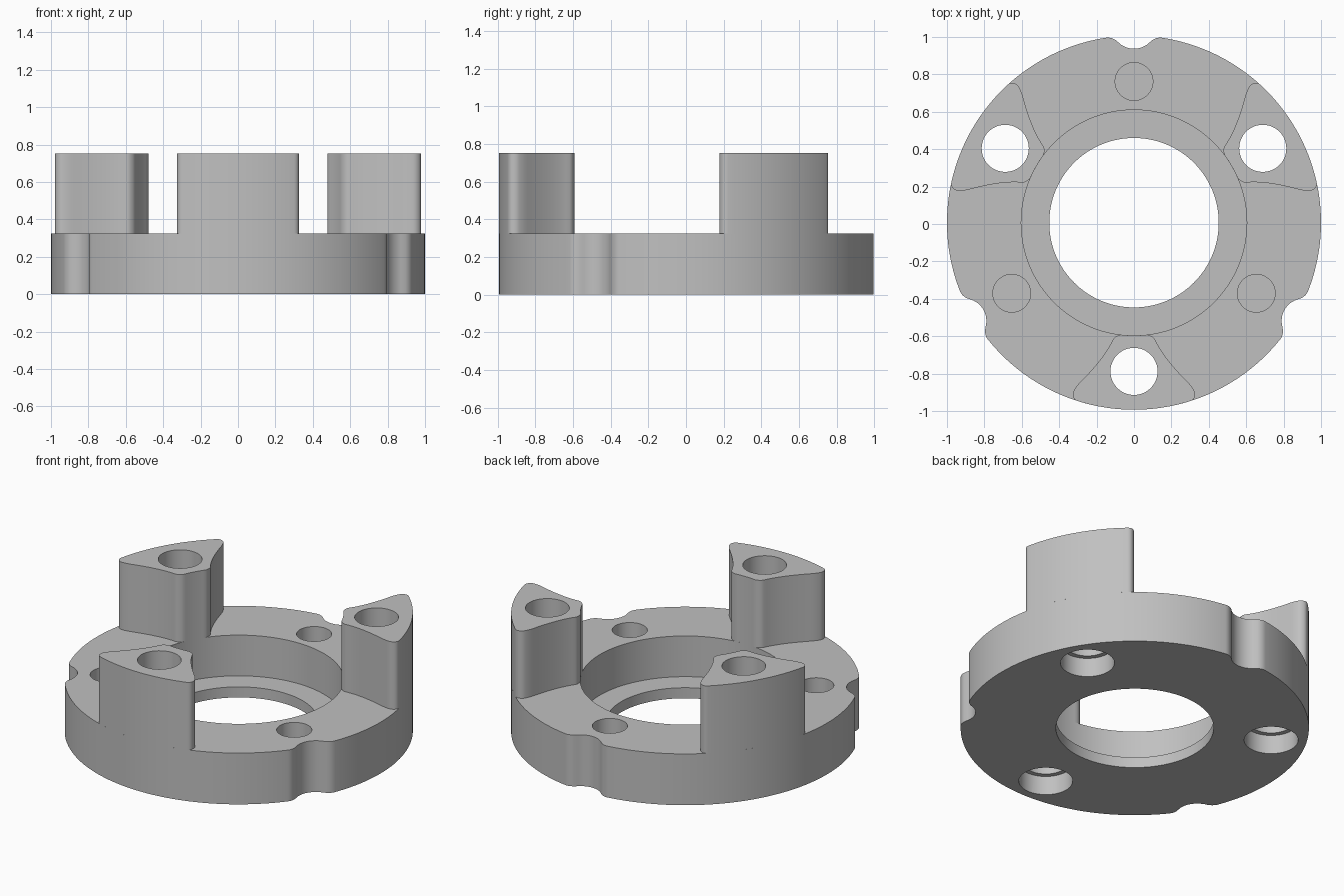
import bpy, bmesh
from math import radians, degrees, cos, sin, asin, atan2
from mathutils import Vector, Matrix

CENTRE_Y = 0.007
BASE_TOP, LEG_TOP = 0.325, 0.752
RECESS_R, RECESS_FLOOR, BORE_R = 0.603, 0.067, 0.453
BOLT_DIST, BOLT_R = 0.795, 0.126
LEG_ANGLES = (-90, 30, 150)
NOTCH_ANGLES = (90, 210, 330)

if "Cube" in bpy.data.objects:
    bpy.data.objects.remove(bpy.data.objects["Cube"], do_unlink=True)

metal = bpy.data.materials.new("plain grey metal")
metal.use_nodes = True
colour = (0.53, 0.53, 0.53, 1)
metal.diffuse_color = colour
metal.node_tree.nodes["Principled BSDF"].inputs["Base Color"].default_value = colour


def arc(centre, r, a0, a1, n):
    steps = [radians(a0 + (a1 - a0) * i / n) for i in range(n + 1)]
    return [Vector((centre[0] + r * cos(a), centre[1] + r * sin(a))) for a in steps]


def bezier(p0, p1, p2, n):
    p0, p1, p2 = Vector(p0), Vector(p1), Vector(p2)
    ts = [i / n for i in range(1, n + 1)]
    return [p0 * (1 - t) ** 2 + p1 * 2 * t * (1 - t) + p2 * t * t for t in ts]


def rotated(points, angle):
    turn = Matrix.Rotation(radians(angle), 2)
    return [turn @ p for p in points]


def mirrored(points):
    return [Vector((p.x, -p.y)) for p in reversed(points)]


def prism(name, outlines, z0, z1):
    """Extrude closed outlines from z0 to z1 as one object."""
    bm = bmesh.new()
    for outline in outlines:
        face = bm.faces.new([bm.verts.new((p.x, p.y, z0)) for p in outline])
        top = bmesh.ops.extrude_face_region(bm, geom=[face])["geom"]
        verts = [v for v in top if isinstance(v, bmesh.types.BMVert)]
        bmesh.ops.translate(bm, verts=verts, vec=(0, 0, z1 - z0))
    # The source face is kept by the extrusion and closes the underside
    bmesh.ops.recalc_face_normals(bm, faces=bm.faces[:])
    mesh = bpy.data.meshes.new(name)
    bm.to_mesh(mesh)
    bm.free()
    mesh.materials.append(metal)
    obj = bpy.data.objects.new(name, mesh)
    obj.location.y = CENTRE_Y
    bpy.context.collection.objects.link(obj)
    return obj


def circles(dist, r, angles, n=48):
    return [rotated(arc((dist, 0), r, 0, 360, n)[:-1], a) for a in angles]


def cut(obj, cutters):
    bpy.ops.object.select_all(action="DESELECT")
    bpy.context.view_layer.objects.active = obj
    obj.select_set(True)
    for cutter in cutters:
        mod = obj.modifiers.new("cut", "BOOLEAN")
        mod.operation, mod.solver, mod.object = "DIFFERENCE", "EXACT", cutter
        bpy.ops.object.modifier_apply(modifier=mod.name)
    bpy.ops.object.shade_smooth_by_angle(angle=radians(30))


# Base ring outline: round rim with three softly rounded notches
lip_r, notch_r, notch_x = 0.07, 0.12, 1.05
lip_angle = degrees(asin(0.15))
lip = arc((0, 0), 1 - lip_r, lip_angle, lip_angle, 1)[0]
join = degrees(atan2(lip.y, lip.x - notch_x))
half_notch = arc((notch_x, 0), notch_r, 180, join, 8)
half_notch += arc(lip, lip_r, join - 180, lip_angle, 10)[1:]
rim = arc((0, 0), 1, lip_angle, 120 - lip_angle, 48)[1:-1]
third = mirrored(half_notch[1:]) + half_notch + rim
base_outline = [p for a in NOTCH_ANGLES for p in rotated(third, a)]

# Leg outline: concave flanks, rounded corners, outer face on the rim
half_leg = arc((0, 0), RECESS_R, 0, 6.7, 4)
half_leg += bezier(half_leg[-1], (0.605, 0.102), (0.625, 0.113), 5)
half_leg += bezier(half_leg[-1], (0.7225, 0.157), (0.85, 0.285), 12)
half_leg += bezier(half_leg[-1], (0.878, 0.313), (0.905, 0.325), 5)
half_leg += bezier(half_leg[-1], (0.945, 0.332), (0.954, 0.30), 6)
half_leg += arc((0, 0), 1, degrees(atan2(0.30, 0.954)), 0, 10)[1:]
leg_outline = half_leg + mirrored(half_leg[1:-1])

base_ring = prism("base_ring", [base_outline], 0, BASE_TOP)
legs = [prism(name, [rotated(leg_outline, a)], BASE_TOP, LEG_TOP)
        for name, a in zip(("front_leg", "back_left_leg", "back_right_leg"), LEG_ANGLES)]

# Cutters: bore, recess, bolt holes, counterbores, blind pockets
bore = prism("bore_cutter", circles(0, BORE_R, [0], 128), -0.1, 0.2)
recess = prism("recess_cutter", circles(0, RECESS_R, [0], 128), RECESS_FLOOR, 0.5)
bolts = prism("bolt_cutter", circles(BOLT_DIST, BOLT_R, LEG_ANGLES), -0.1, 1)
counterbores = prism("counterbore_cutter", circles(BOLT_DIST, 0.155, LEG_ANGLES), -0.1, 0.12)
pockets = prism("pocket_cutter", circles(0.755, 0.101, NOTCH_ANGLES), 0.1, 0.5)

cutters = [bore, recess, bolts, counterbores, pockets]
cut(base_ring, cutters)
for leg in legs:
    cut(leg, [bolts])
for cutter in cutters:
    bpy.data.objects.remove(cutter, do_unlink=True)
